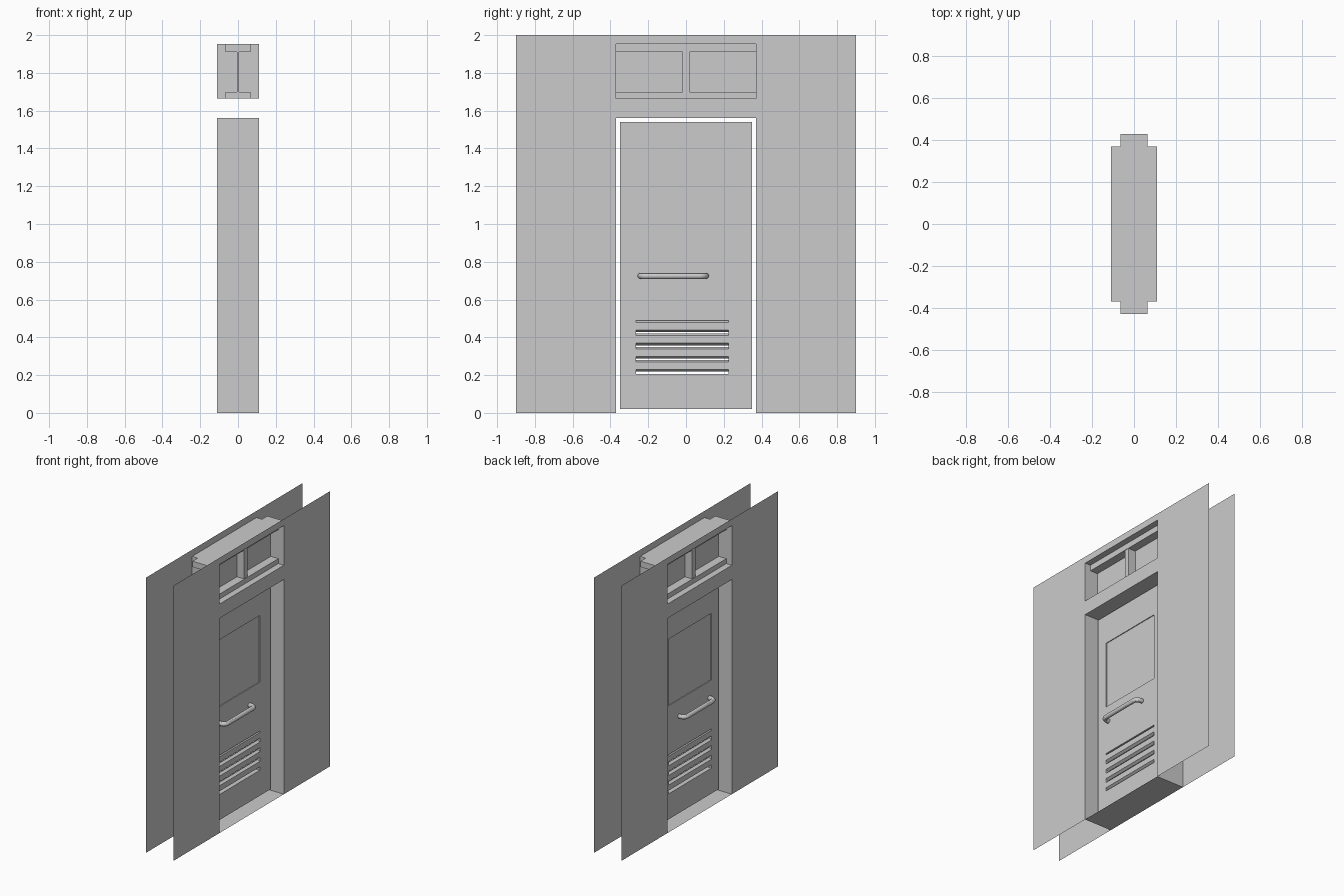
import bpy, math
from itertools import product

if "Cube" in bpy.data.objects:
    bpy.data.objects.remove(bpy.data.objects["Cube"])

HALF = 0.11            # half the wall depth
DOOR_T = 0.036         # door thickness


def make(name, verts, faces):
    me = bpy.data.meshes.new(name)
    me.from_pydata(verts, [], faces)
    me.validate()
    ob = bpy.data.objects.new(name, me)
    bpy.context.collection.objects.link(ob)
    return ob


def box(name, x, y, z):
    v = list(product(x, y, z))
    f = [(0, 1, 3, 2), (4, 6, 7, 5), (0, 4, 5, 1), (2, 3, 7, 6), (0, 2, 6, 4), (1, 5, 7, 3)]
    return make(name, v, f)


def sheet(name, x, ys, zs, holes):
    """Grid sheet in the y-z plane; holes are (column, row) cells left open."""
    n = len(zs)
    v = [(x, y, z) for y in ys for z in zs]
    f = [(i * n + j, (i + 1) * n + j, (i + 1) * n + j + 1, i * n + j + 1)
         for i in range(len(ys) - 1) for j in range(n - 1) if (i, j) not in holes]
    return make(name, v, f)


def tunnel(name, y, z0, z1):
    """Open-ended lining running through the wall."""
    ring = [(-y, z0), (y, z0), (y, z1), (-y, z1)]
    v = [(x, a, b) for x in (-HALF, HALF) for a, b in ring]
    return make(name, v, [(i, i + 4, (i + 1) % 4 + 4, (i + 1) % 4) for i in range(4)])


# Two wall skins with door and transom openings
for side, x in (("left", -HALF), ("right", HALF)):
    sheet("wall_" + side, x, [-0.9, -0.37, 0.37, 0.9], [0, 1.56, 1.664, 1.952, 2],
          {(1, 0), (1, 2)})
tunnel("door_lining", 0.37, 0, 1.56)
tunnel("transom_lining", 0.37, 1.664, 1.952)

# Transom window: rails run past the opening into the wall
for nm, z in (("bottom", (1.664, 1.70)), ("top", (1.91, 1.952))):
    box("transom_rail_" + nm, (-0.065, 0.065), (-0.43, 0.43), z)
box("transom_mullion", (-0.062, 0.062), (-0.018, 0.018), (1.70, 1.91))
box("transom_glass", (-0.004, 0.004), (-0.43, 0.43), (1.70, 1.91))

# Door leaf with window and vent openings
Y0, Y1 = -0.265, 0.225
door = sheet("door_leaf", 0, [-0.35, Y0, Y1, 0.35],
             [0.02, 0.205, 0.49, 0.845, 1.33, 1.54], {(1, 1), (1, 3)})
mod = door.modifiers.new("thickness", "SOLIDIFY")
mod.thickness, mod.offset = DOOR_T, 0
box("door_glass", (-0.012, 0.012), (Y0, Y1), (0.845, 1.33))

# Vent slats with a hexagonal section
t = DOOR_T / 2
section = [(-t, -0.02), (0, -0.031), (t, -0.02), (t, 0.02), (0, 0.031), (-t, 0.02)]
for k in range(4):
    zc = 0.249 + 0.07 * k
    v = [(x, y, zc + z) for y in (Y0, Y1) for x, z in section]
    f = [(i, (i + 1) % 6, (i + 1) % 6 + 6, i + 6) for i in range(6)]
    make("vent_slat_%d" % (k + 1), v, f)

# Pull handle on each face: bent tube
for side, s in (("right", 1), ("left", -1)):
    r, reach, a, b = 0.032, 0.065, -0.24, 0.105
    arc = [math.radians(d) for d in range(0, 91, 15)]
    half = [(reach - r + r * math.sin(q), r - r * math.cos(q)) for q in arc]
    pts = ([(0.01, a)] + [(x, a + d) for x, d in half]
           + [(x, b - d) for x, d in reversed(half)] + [(0.01, b)])
    cu = bpy.data.curves.new("handle_" + side, "CURVE")
    cu.dimensions = "3D"
    cu.bevel_depth, cu.bevel_resolution, cu.use_fill_caps = 0.016, 4, True
    sp = cu.splines.new("POLY")
    sp.points.add(len(pts) - 1)
    for p, (x, y) in zip(sp.points, pts):
        p.co = (s * x, y, 0.725, 1)
    ob = bpy.data.objects.new("handle_" + side, cu)
    bpy.context.collection.objects.link(ob)
    bpy.ops.object.select_all(action="DESELECT")
    ob.select_set(True)
    bpy.context.view_layer.objects.active = ob
    bpy.ops.object.convert(target="MESH")
    bpy.ops.object.shade_smooth_by_angle()
